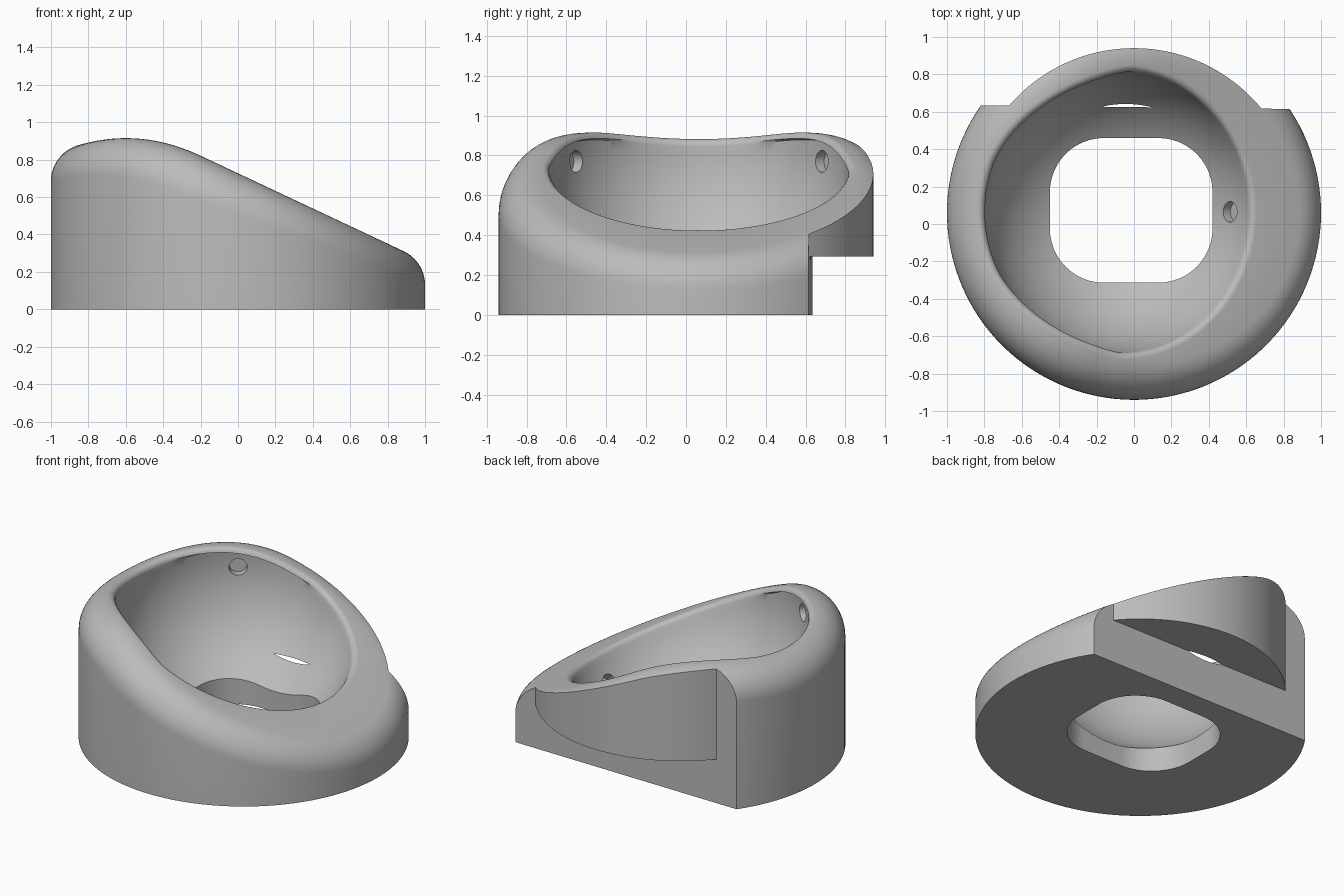
import bpy, bmesh
from math import cos, sin, pi, atan2, hypot, radians
from mathutils import Vector, Matrix

cube = bpy.data.objects.get("Cube")
if cube:
    bpy.data.objects.remove(cube, do_unlink=True)

AXIS = Vector((0, 0.06, 0))            # body axis, outer radius 1
BOWL = Vector((-0.045, 0.065, 0.78))   # centre of the spherical bowl
BOWL_R, EDGE_R, LIP_R, BACK_R = 0.755, 0.2, 0.035, 0.88
SEGMENTS = 144

grey = bpy.data.materials.new("plain grey")
grey.use_nodes = True
grey.diffuse_color = (0.5, 0.5, 0.5, 1)
grey.node_tree.nodes["Principled BSDF"].inputs["Base Color"].default_value = (0.5, 0.5, 0.5, 1)


def make_object(name, bm):
    bmesh.ops.recalc_face_normals(bm, faces=bm.faces)
    mesh = bpy.data.meshes.new(name)
    bm.to_mesh(mesh)
    bm.free()
    obj = bpy.data.objects.new(name, mesh)
    bpy.context.collection.objects.link(obj)
    mesh.materials.append(grey)
    return obj


def prism(name, outline, z0, z1):
    bm = bmesh.new()
    face = bm.faces.new([bm.verts.new((x, y, z0)) for x, y in outline])
    top = bmesh.ops.extrude_face_region(bm, geom=[face])
    verts = [v for v in top["geom"] if isinstance(v, bmesh.types.BMVert)]
    bmesh.ops.translate(bm, verts=verts, vec=(0, 0, z1 - z0))
    return make_object(name, bm)


# Top surface: a straight ramp that rolls over into a gentle crest
def top_point(d, rho):
    p = AXIS + d * rho
    if p.x < -0.2:
        p.z, slope = 0.915 - 0.5875 * (p.x + 0.6) ** 2, -1.175 * (p.x + 0.6)
    else:
        p.z, slope = 0.821 - 0.47 * (p.x + 0.2), -0.47
    return p, Vector((-slope, 0, 1)).normalized()


def solve(f, lo, hi):
    for _ in range(40):
        mid = (lo + hi) / 2
        lo, hi = (mid, hi) if f(mid) < 0 else (lo, mid)
    return lo


def ball(d, rho, r):
    p, n = top_point(d, rho)
    return p - n * r, n


def arc(centre, a, b, r, steps):
    return [centre + a.slerp(b, i / steps) * r for i in range(steps + 1)]


# One radial section: wall, rounded outer edge, top, rounded lip, bowl
def section(phi):
    d = Vector((cos(phi), sin(phi), 0))
    outer = solve(lambda t: (ball(d, t, EDGE_R)[0] - AXIS).xy.length - (1 - EDGE_R), 0.4, 1.2)
    lip = solve(lambda t: (ball(d, t, LIP_R)[0] - BOWL).length - (BOWL_R + LIP_R), 0.4, 1.1)
    lip = min(lip, outer - 0.004)
    c, n = ball(d, outer, EDGE_R)
    side = Vector((c.x - AXIS.x, c.y - AXIS.y, 0)).normalized()
    pts = [AXIS + side] + arc(c, side, n, EDGE_R, 12)
    c, n = ball(d, lip, LIP_R)
    inward = (BOWL - c).normalized()
    pts += arc(c, n, inward, LIP_R, 6)[:-1]
    return pts + arc(BOWL, -inward, Vector((0, 0, -1)), BOWL_R, 28)[:-1]


bm = bmesh.new()
rows = [[bm.verts.new(p) for p in section(2 * pi * i / SEGMENTS)] for i in range(SEGMENTS)]
pole = bm.verts.new(BOWL - Vector((0, 0, BOWL_R)))
for i, a in enumerate(rows):
    b = rows[(i + 1) % SEGMENTS]
    for j in range(len(a) - 1):
        bm.faces.new((a[j], b[j], b[j + 1], a[j + 1]))
    bm.faces.new((a[-1], b[-1], pole))
bm.faces.new([row[0] for row in rows])
body = make_object("bowl_housing", bm)


def cut(cutter):
    cutter.hide_render = True
    mod = body.modifiers.new("cut", 'BOOLEAN')
    mod.operation, mod.solver, mod.object = 'DIFFERENCE', 'EXACT', cutter
    bpy.context.view_layer.objects.active = body
    bpy.ops.object.modifier_apply(modifier=mod.name)
    bpy.data.objects.remove(cutter, do_unlink=True)


# Back wall line, very slightly turned
def back_y(x):
    return 0.625 - 0.012 * x


# Back: trim to a smaller radius above, and cut flat below the overhang
half = atan2(0.565, hypot(0.675, 0))
ends = [solve(lambda t: back_y(s * BACK_R * cos(t)) * -1 + AXIS.y + BACK_R * sin(t), 0.2, 1.4)
        for s in (1, -1)]
start, stop = ends[0], pi - ends[1]
rim = [(BACK_R * cos(t), AXIS.y + BACK_R * sin(t))
       for t in (start + (stop - start) * i / 64 for i in range(65))]
cut(prism("back_trim", rim + [(-2, back_y(-2)), (-2, 2), (2, 2), (2, back_y(2))], -1, 2))
cut(prism("back_undercut", [(-2, back_y(-2)), (-2, 2), (2, 2), (2, back_y(2))], -1, 0.293))

# Floor opening: a rounded square
corner = 0.29
opening = []
for k, (sx, sy) in enumerate(((1, 1), (-1, 1), (-1, -1), (1, -1))):
    cx, cy = -0.015 + sx * (0.435 - corner), 0.073 + sy * (0.387 - corner)
    for i in range(13):
        t = (k + i / 12) * pi / 2
        opening.append((cx + corner * cos(t), cy + corner * sin(t)))
cut(prism("floor_opening", opening, -0.5, 0.5))

# Three blind sockets in the bowl wall
for angle, height in ((0, -0.506), (125, -0.01), (-125, -0.01)):
    flat = (BOWL_R ** 2 - height ** 2) ** 0.5
    out = Vector((flat * cos(radians(angle)), flat * sin(radians(angle)), height)).normalized()
    place = Matrix.Translation(BOWL + out * BOWL_R) @ out.to_track_quat('Z', 'Y').to_matrix().to_4x4()
    bm = bmesh.new()
    bmesh.ops.create_cone(bm, cap_ends=True, segments=32, radius1=0.055, radius2=0.055,
                          depth=0.1, matrix=place)
    cut(make_object("socket", bm))

bpy.ops.object.select_all(action='DESELECT')
body.select_set(True)
bpy.context.view_layer.objects.active = body
bpy.ops.object.shade_smooth_by_angle(angle=radians(30))
